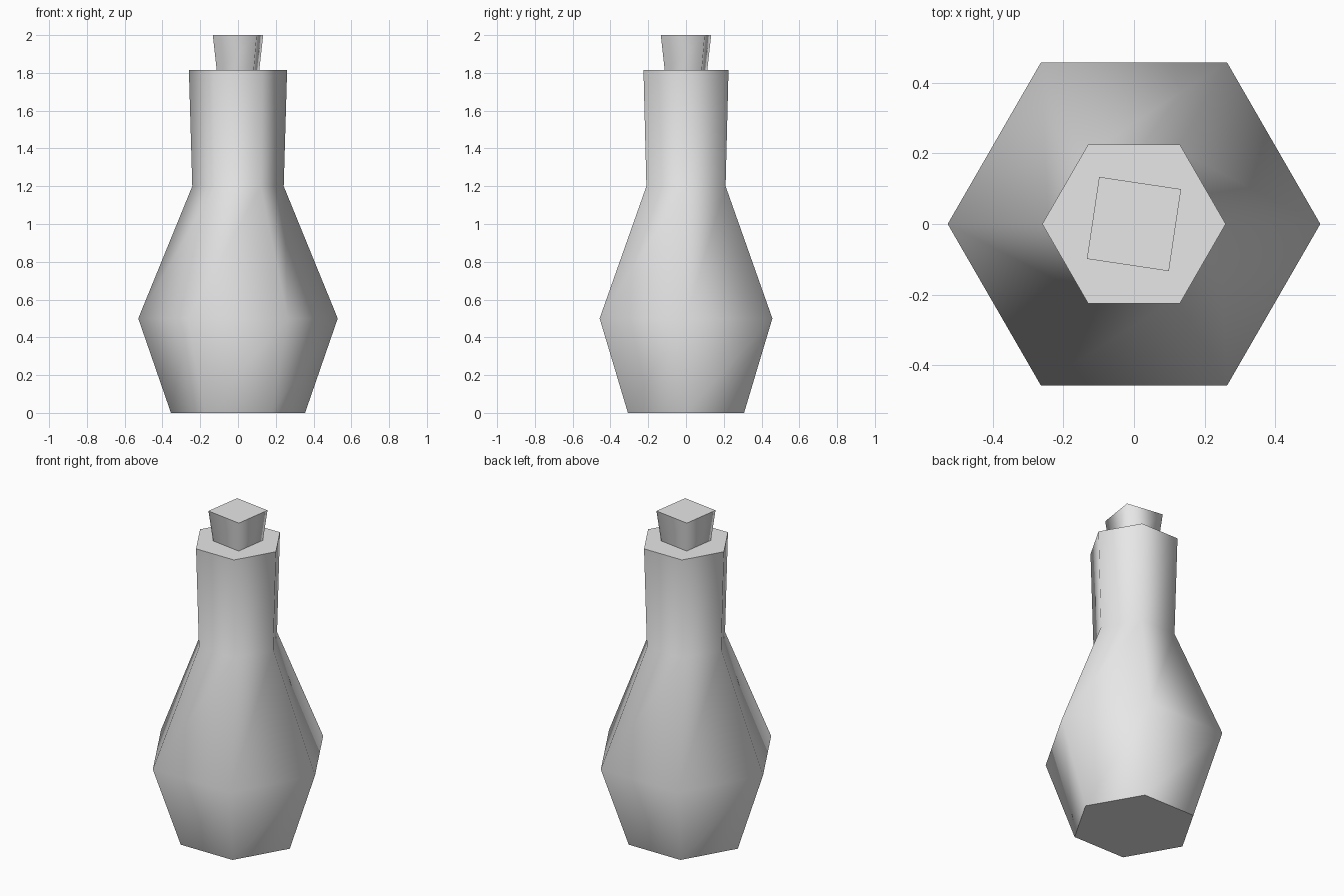
import bpy
import bmesh
from math import cos, sin, tau, radians

cube = bpy.data.objects.get("Cube")
if cube:
    bpy.data.objects.remove(cube, do_unlink=True)


def make_material(name, color):
    mat = bpy.data.materials.new(name)
    mat.use_nodes = True
    mat.diffuse_color = color
    mat.node_tree.nodes["Principled BSDF"].inputs["Base Color"].default_value = color
    return mat


def turned_part(name, profile, sides, angle, mat):
    """Turn a (radius, height) profile into a closed prism: smooth walls, flat caps."""
    bm = bmesh.new()
    rings = [[bm.verts.new((r * cos(angle + tau * i / sides),
                            r * sin(angle + tau * i / sides), z))
              for i in range(sides)] for r, z in profile]
    for low, high in zip(rings, rings[1:]):
        for i in range(sides):
            j = (i + 1) % sides
            bm.faces.new((low[i], low[j], high[j], high[i])).smooth = True
    bm.faces.new(rings[0][::-1])
    bm.faces.new(rings[-1])
    mesh = bpy.data.meshes.new(name)
    bm.to_mesh(mesh)
    bm.free()
    mesh.materials.append(mat)
    obj = bpy.data.objects.new(name, mesh)
    bpy.context.collection.objects.link(obj)
    return obj


grey = make_material("light grey", (0.8, 0.8, 0.8, 1))

# Six-sided bottle: foot, belly, shoulder and slightly flared neck
turned_part("bottle", [(0.355, 0), (0.528, 0.5), (0.242, 1.2), (0.26, 1.815)],
            6, 0, grey)

# Four-sided tapered stopper, twisted a little and seated in the neck
turned_part("stopper", [(0.138, 1.8), (0.166, 2)], 4, radians(36.5), grey)
